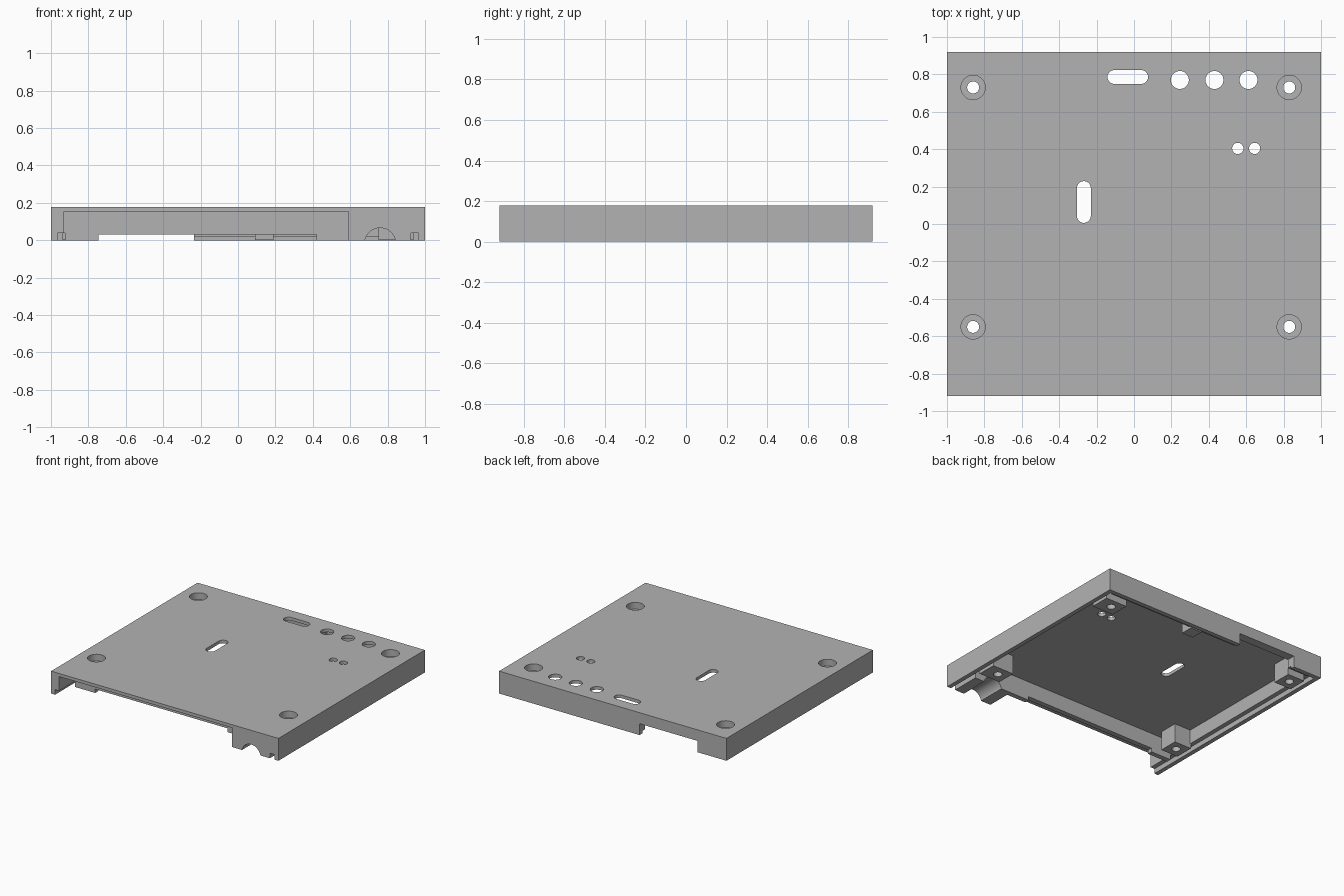
import bpy
import math

if "Cube" in bpy.data.objects:
    bpy.data.objects.remove(bpy.data.objects["Cube"], do_unlink=True)

HALF_DEPTH = 0.92
HEIGHT = 0.178
CEILING = 0.153     # underside of the top plate
BELOW = -0.2        # start height of cutters open at the bottom
ABOVE = 0.3

gray = bpy.data.materials.new("plain gray")
gray.use_nodes = True
tone = (0.45, 0.45, 0.45, 1)
gray.diffuse_color = tone
gray.node_tree.nodes["Principled BSDF"].inputs["Base Color"].default_value = tone


def box(name, x0, x1, y0, y1, z0, z1):
    bpy.ops.mesh.primitive_cube_add(
        size=1, location=((x0 + x1) / 2, (y0 + y1) / 2, (z0 + z1) / 2))
    ob = bpy.context.object
    ob.name = name
    ob.scale = (x1 - x0, y1 - y0, z1 - z0)
    bpy.ops.object.transform_apply(location=True, rotation=True, scale=True)
    ob.data.materials.append(gray)
    return ob


def rod(name, x, y, radius, z0, z1):
    bpy.ops.mesh.primitive_cylinder_add(
        vertices=48, radius=radius, depth=z1 - z0, location=(x, y, (z0 + z1) / 2))
    ob = bpy.context.object
    ob.name = name
    ob.data.materials.append(gray)
    return ob


def combine(target, tool, operation="DIFFERENCE"):
    tool.hide_render = True
    mod = target.modifiers.new(operation.title(), "BOOLEAN")
    mod.operation = operation
    mod.solver = "EXACT"
    mod.object = tool
    bpy.context.view_layer.objects.active = target
    bpy.ops.object.modifier_apply(modifier=mod.name)
    bpy.data.objects.remove(tool, do_unlink=True)


def cut_box(*size):
    combine(lid, box("cutter", *size))


def cut_hole(x, y, radius, z0=BELOW):
    combine(lid, rod("cutter", x, y, radius, z0, ABOVE))


def cut_slot(xa, ya, xb, yb, radius):
    # Rounded slot between two end centres
    dx, dy = (radius, 0) if xa == xb else (0, radius)
    slot = box("slot_cutter", xa - dx, xb + dx, ya - dy, yb + dy, BELOW, ABOVE)
    for x, y in ((xa, ya), (xb, yb)):
        combine(slot, rod("slot_end", x, y, radius, BELOW, ABOVE), "UNION")
    combine(lid, slot)


# Outer block, hollowed from below
lid = box("enclosure_lid", -1, 1, -HALF_DEPTH, HALF_DEPTH, 0, HEIGHT)
cut_box(-0.93, 0.93, -0.69, 0.85, BELOW, CEILING)

# Open front bay, leaving an inner wall with a low notch
cut_box(-0.93, 0.59, -1.1, -0.73, BELOW, CEILING)
cut_box(-0.745, 0.42, -0.8, -0.6, BELOW, 0.03)

# Rabbets around the lower rim
for x0, x1 in ((-0.965, -0.925), (0.925, 0.965)):
    cut_box(x0, x1, -1.1, 0.885, BELOW, 0.04)
cut_box(-0.96, 0.96, 0.8, 0.885, BELOW, 0.02)

# Back connector opening
cut_box(-0.745, -0.235, 0.8, 1.1, BELOW, 0.09)

# Arched cable passage through the front block
arch = rod("arch_cutter", 0.76, 0, 0.083, -0.3, 0.3)
arch.rotation_euler.x = math.pi / 2
arch.location = (0.76, -0.9, -0.017)
bpy.context.view_layer.update()
combine(lid, arch)

# Screw posts and a small rib on the back wall
screws = [(x, y) for x in (-0.86, 0.83) for y in (-0.55, 0.73)]
for x, y in screws:
    x0, x1 = (-0.937, -0.785) if x < 0 else (0.75, 0.937)
    combine(lid, box("screw_post", x0, x1, y - 0.077, y + 0.077, 0.002, 0.165), "UNION")
combine(lid, box("back_rib", 0.09, 0.19, 0.77, 0.87, 0.002, 0.165), "UNION")

# Countersunk screw holes
for x, y in screws:
    cut_hole(x, y, 0.065, 0.125)
    cut_hole(x, y, 0.032)

# Button holes, indicator holes and slots in the top plate
for x in (0.245, 0.43, 0.612):
    cut_hole(x, 0.77, 0.048)
for x in (0.555, 0.645):
    cut_hole(x, 0.404, 0.03)
cut_slot(-0.105, 0.786, 0.038, 0.786, 0.037)
cut_slot(-0.268, 0.043, -0.268, 0.192, 0.037)

# Crisp edges with smooth bores
bpy.ops.object.select_all(action="DESELECT")
lid.select_set(True)
bpy.context.view_layer.objects.active = lid
bpy.ops.object.shade_smooth_by_angle(angle=math.radians(30))
